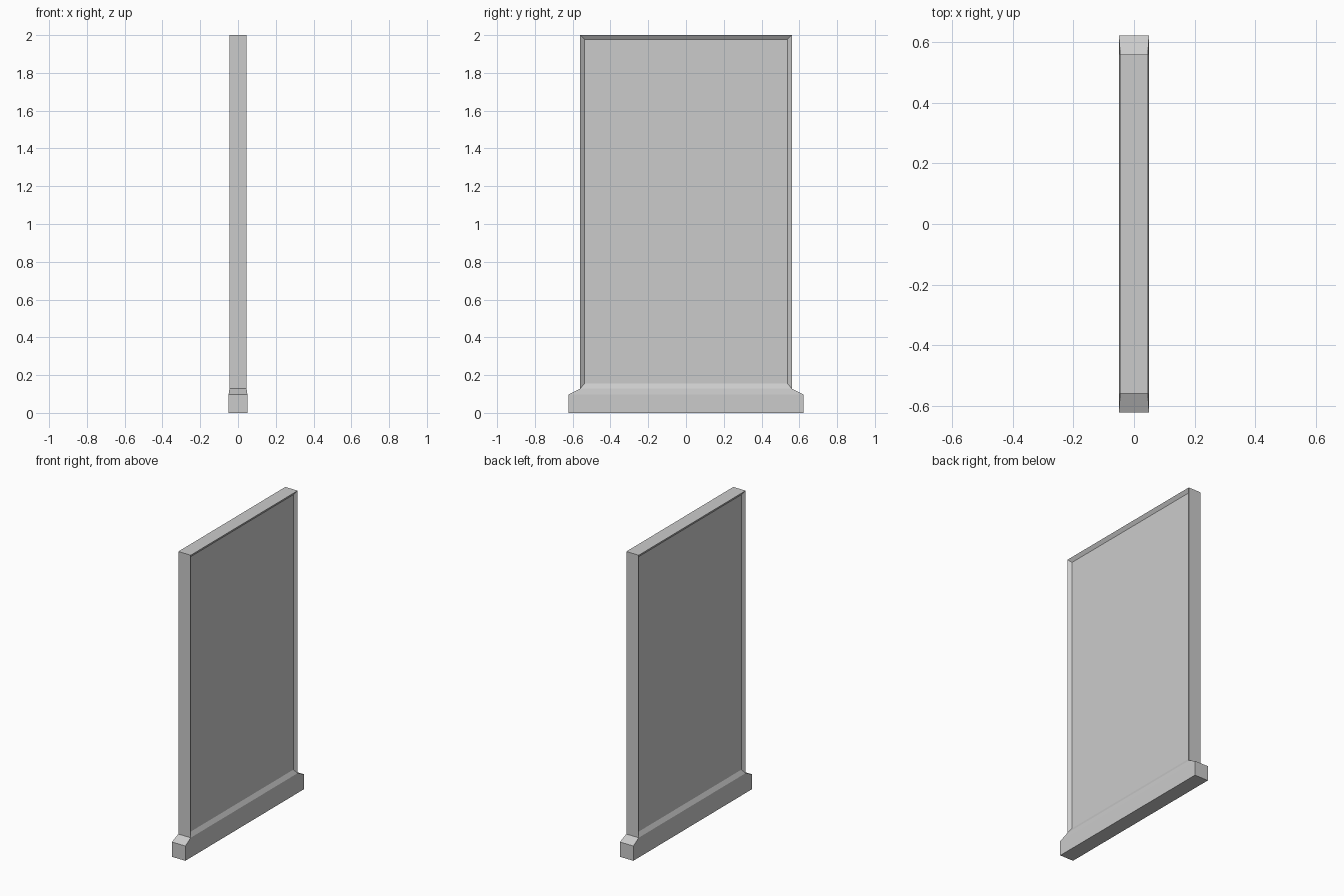
import bpy, bmesh

if "Cube" in bpy.data.objects:
    bpy.data.objects.remove(bpy.data.objects["Cube"])

# Sections from floor to top: half thickness (x), half width (y), height (z)
SECTIONS = [
    (0.0495, 0.622, 0.0),    # plinth bottom
    (0.0495, 0.622, 0.098),  # plinth shoulder
    (0.0455, 0.56, 0.128),   # foot of the panel
    (0.0455, 0.56, 2.0),     # top of the panel
]

bm = bmesh.new()
rings = []
for hx, hy, z in SECTIONS:
    rings.append([bm.verts.new((sx * hx, sy * hy, z))
                  for sx, sy in ((-1, -1), (1, -1), (1, 1), (-1, 1))])

# Skin the sections and close both ends
for low, high in zip(rings, rings[1:]):
    for i in range(4):
        j = (i + 1) % 4
        bm.faces.new((low[i], low[j], high[j], high[i]))
bm.faces.new(rings[0][::-1])
bm.faces.new(rings[-1])
bm.normal_update()

# Bevelled recess on both broad sides of the panel
broad = [f for f in bm.faces
         if abs(f.normal.x) > 0.99 and f.calc_center_median().z > 0.5]
bmesh.ops.inset_individual(bm, faces=broad, thickness=0.032, depth=-0.016)

# The lower slope is slightly taller than the others
for v in {v for f in broad for v in f.verts}:
    if v.co.z < 1.0:
        v.co.z += 0.005

mesh = bpy.data.meshes.new("partition_panel")
bm.to_mesh(mesh)
bm.free()
panel = bpy.data.objects.new("partition_panel", mesh)
bpy.context.collection.objects.link(panel)
